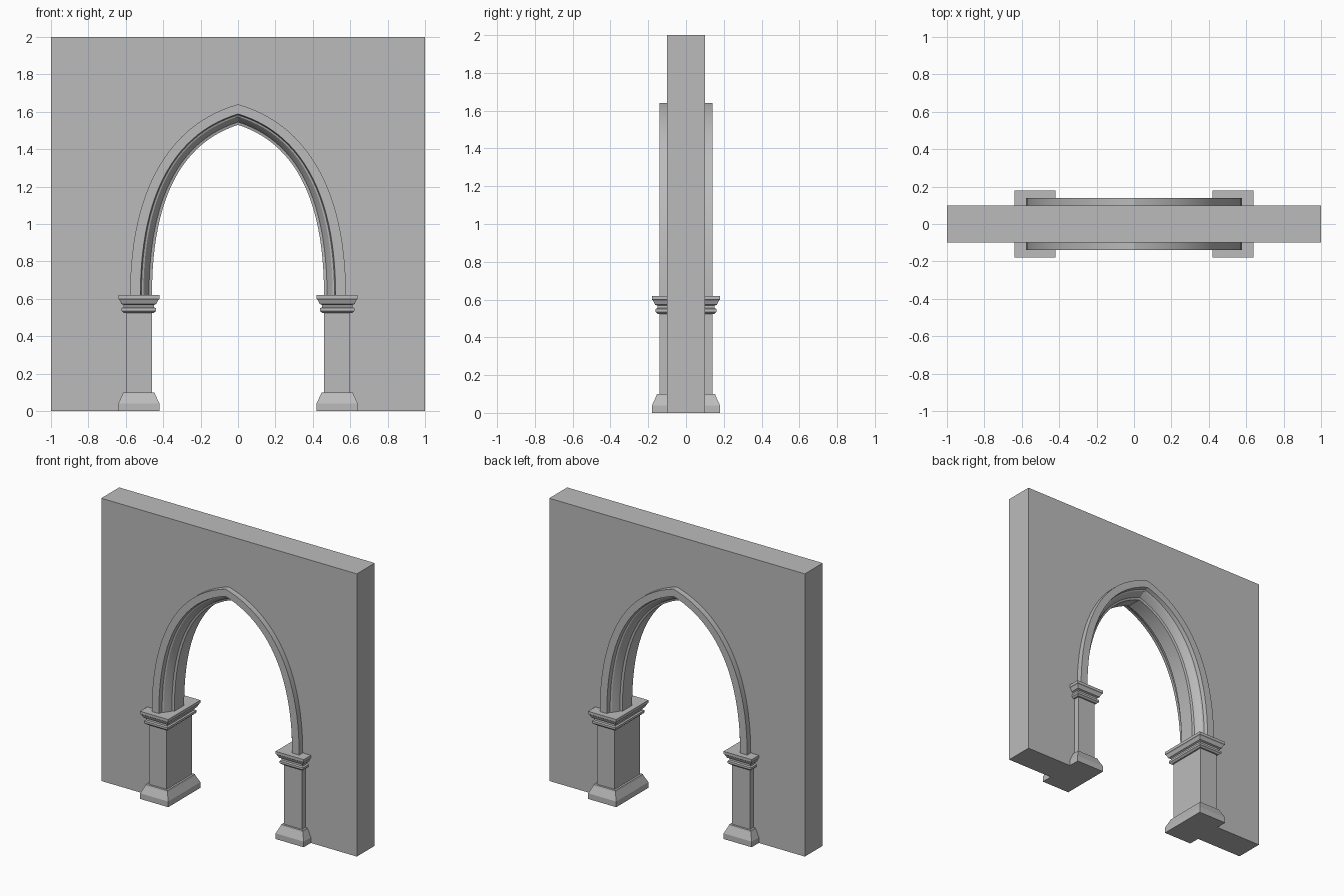
import bpy
import bmesh
from mathutils import Vector
from mathutils.geometry import interpolate_bezier

default_cube = bpy.data.objects.get("Cube")
if default_cube:
    bpy.data.objects.remove(default_cube, do_unlink=True)

STEPS = 24
SPRING = 0.62     # height where the arch starts
PIER_X = 0.53     # pier centre
HALF_X, HALF_Y = 0.07, 0.14

stone = bpy.data.materials.new("grey stone")
stone.use_nodes = True
grey = (0.5, 0.5, 0.5, 1)
stone.diffuse_color = grey
stone.node_tree.nodes["Principled BSDF"].inputs["Base Color"].default_value = grey


def finish(name, bm, smooth=False):
    """Turn a bmesh into a named stone object."""
    bmesh.ops.recalc_face_normals(bm, faces=bm.faces)
    mesh = bpy.data.meshes.new(name)
    bm.to_mesh(mesh)
    bm.free()
    mesh.materials.append(stone)
    obj = bpy.data.objects.new(name, mesh)
    bpy.context.collection.objects.link(obj)
    if smooth:
        bpy.ops.object.select_all(action='DESELECT')
        obj.select_set(True)
        bpy.context.view_layer.objects.active = obj
        bpy.ops.object.shade_smooth_by_angle(angle=0.5)
    return obj


def arch_line(d):
    """Pointed arch, d outward from the opening, from +x foot to -x foot."""
    k = d / 0.117
    foot = Vector((0.46 + d, 0, SPRING))
    foot_handle = Vector((0.46 + d, 0, 1.17 + 0.05 * k))
    apex_handle = Vector((0.28 + 0.06 * k, 0, 1.44 + 0.105 * k))
    apex = Vector((0, 0, 1.53 + 0.11 * k))
    half = interpolate_bezier(foot, foot_handle, apex_handle, apex, STEPS + 1)
    return half + [Vector((-p.x, 0, p.z)) for p in reversed(half[:-1])]


def skin(bm, rings, cap=True):
    """Join closed rings of points into a tube, with end faces."""
    rows = [[bm.verts.new(p) for p in ring] for ring in rings]
    n = len(rows[0])
    for a, b in zip(rows, rows[1:]):
        for i in range(n):
            j = (i + 1) % n
            bm.faces.new((a[i], a[j], b[j], b[i]))
    if cap:
        bm.faces.new(rows[0])
        bm.faces.new(rows[-1])


def stepped_block(name, cx, profile):
    """Rectangular moulding around a pier: profile is (overhang, height)."""
    bm = bmesh.new()
    rings = []
    for out, z in profile:
        x, y = HALF_X + out, HALF_Y + out
        rings.append([(cx + sx * x, sy * y, z)
                      for sx, sy in ((-1, -1), (1, -1), (1, 1), (-1, 1))])
    skin(bm, rings)
    finish(name, bm)


# Wall with the arched opening, whose edge is buried in the moulding
outline = [Vector(p) for p in ((-1, 0, 0), (-1, 0, 2), (1, 0, 2), (1, 0, 0))]
outline += [Vector((PIER_X, 0, 0))] + arch_line(0.07) + [Vector((-PIER_X, 0, 0))]
bm = bmesh.new()
skin(bm, [[p + Vector((0, y, 0)) for p in outline] for y in (-0.1, 0.1)])
finish("wall", bm)

# Arch moulding: half section as (outward offset, depth), mirrored front to back
half_section = [(0.117, 0.14), (0.062, 0.14), (0.056, 0.112), (0.046, 0.108),
                (0.022, 0.075), (0.016, 0.06), (0, 0.055)]
section = [(d, -y) for d, y in half_section] + list(reversed(half_section))
lines = [[p + Vector((0, y, 0)) for p in arch_line(d)] for d, y in section]
bm = bmesh.new()
skin(bm, list(zip(*lines)))
finish("arch_moulding", bm, smooth=True)

# Piers with base and capital
base = [(0.04, 0), (0.04, 0.04), (0.017, 0.09), (0.014, 0.1)]
shaft = [(0, 0.09), (0, 0.54)]
capital = [(0.01, 0.524), (0.022, 0.535), (0.022, 0.55), (0.012, 0.555),
           (0.012, 0.568), (0.024, 0.573), (0.034, 0.595), (0.04, 0.6),
           (0.04, SPRING)]
for side, cx in (("left", PIER_X), ("right", -PIER_X)):
    stepped_block(side + "_pier_base", cx, base)
    stepped_block(side + "_pier_shaft", cx, shaft)
    stepped_block(side + "_pier_capital", cx, capital)
